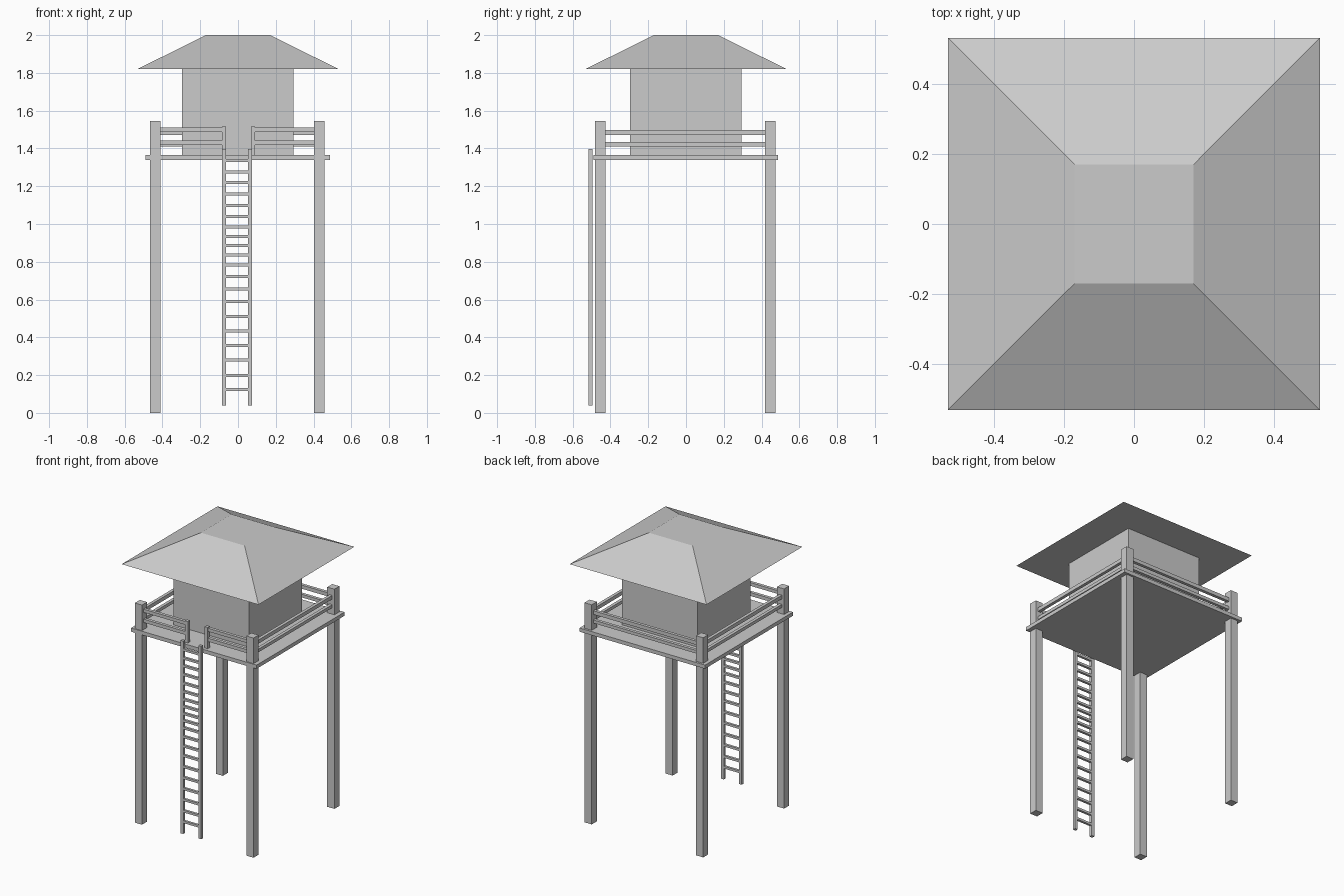
import bpy, bmesh

if "Cube" in bpy.data.objects:
    bpy.data.objects.remove(bpy.data.objects["Cube"])


def mesh_object(name, bm):
    bmesh.ops.recalc_face_normals(bm, faces=bm.faces)
    me = bpy.data.meshes.new(name)
    bm.to_mesh(me)
    bm.free()
    ob = bpy.data.objects.new(name, me)
    bpy.context.collection.objects.link(ob)
    return ob


def box(name, x, y, z, top=None):
    """Box from (min, max) ranges; top = half width of a tapered square top."""
    bm = bmesh.new()
    bmesh.ops.create_cube(bm, size=1)
    for v in bm.verts:
        up = v.co.z > 0
        v.co = [r[int(c > 0)] for r, c in zip((x, y, z), v.co)]
        if top and up:
            v.co.x = top if v.co.x > 0 else -top
            v.co.y = top if v.co.y > 0 else -top
    return mesh_object(name, bm)


# Roof, cabin and deck
box("roof", (-0.533, 0.533), (-0.533, 0.533), (1.82, 2.0), top=0.17)
box("cabin", (-0.296, 0.293), (-0.296, 0.293), (1.36, 1.82))
box("deck", (-0.49, 0.488), (-0.49, 0.488), (1.34, 1.366))

# Corner posts
post_x = {"left": (-0.465, -0.41), "right": (0.403, 0.459)}
post_y = {"front": (-0.483, -0.427), "back": (0.417, 0.473)}
for sx, xr in post_x.items():
    for sy, yr in post_y.items():
        box(f"{sy}_{sx}_post", xr, yr, (0, 1.546))

# Railings: two bars per side, front split by the ladder opening
T = 0.011
for level, z_side, z_front in (("lower", (1.411, 1.433), (1.417, 1.441)),
                               ("upper", (1.472, 1.498), (1.488, 1.511))):
    for side, xr in post_x.items():
        xc = sum(xr) / 2
        box(f"{side}_{level}_rail", (xc - T, xc + T), (-0.427, 0.417), z_side)
    box(f"back_{level}_rail", (-0.41, 0.403), (0.445 - T, 0.445 + T), z_side)
    box(f"front_left_{level}_rail", (-0.41, -0.085), (-0.455 - T, -0.455 + T), z_front)
    box(f"front_right_{level}_rail", (0.09, 0.403), (-0.455 - T, -0.455 + T), z_front)
for side, xr in (("left", (-0.086, -0.063)), ("right", (0.068, 0.091))):
    box(f"{side}_gate_post", xr, (-0.467, -0.443), (1.366, 1.516))

# Ladder
for side, xr in (("left", (-0.086, -0.064)), ("right", (0.053, 0.075))):
    box(f"{side}_ladder_rail", xr, (-0.517, -0.496), (0.04, 1.398))
rungs = (0.124, 0.199, 0.279, 0.356, 0.434, 0.511, 0.589, 0.656, 0.722, 0.784,
         0.835, 0.885, 0.935, 0.985, 1.04, 1.098, 1.16, 1.22, 1.275, 1.335)
for i, z in enumerate(rungs):
    box(f"ladder_rung_{i + 1}", (-0.064, 0.053), (-0.515, -0.498), (z - 0.008, z + 0.008))
